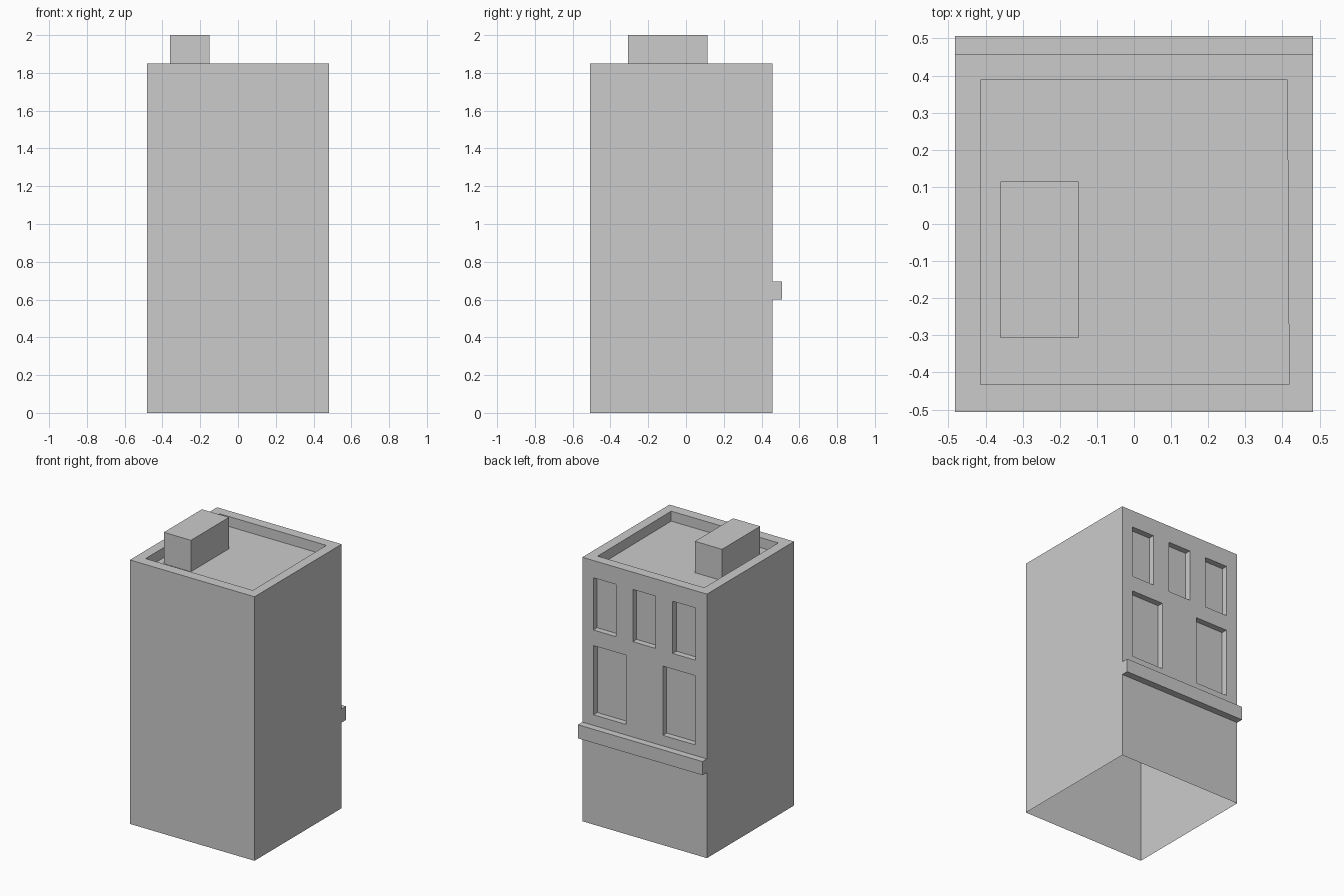
import bpy, bmesh

if "Cube" in bpy.data.objects:
    bpy.data.objects.remove(bpy.data.objects["Cube"])

W = 0.483                      # half width
FRONT, BACK = -0.507, 0.458    # wall planes
TOP, ROOF = 1.85, 1.78         # parapet top, roof floor


def prism(name, points, offset):
    """Extrude a flat polygon by an offset vector into a closed solid."""
    bm = bmesh.new()
    face = bm.faces.new([bm.verts.new(p) for p in points])
    ext = bmesh.ops.extrude_face_region(bm, geom=[face], use_keep_orig=True)
    moved = [g for g in ext["geom"] if isinstance(g, bmesh.types.BMVert)]
    bmesh.ops.translate(bm, verts=moved, vec=offset)
    bmesh.ops.recalc_face_normals(bm, faces=bm.faces)
    mesh = bpy.data.meshes.new(name)
    bm.to_mesh(mesh)
    bm.free()
    ob = bpy.data.objects.new(name, mesh)
    bpy.context.collection.objects.link(ob)
    return ob


def box(name, x0, x1, y0, y1, z0, z1):
    base = [(x0, y0, z0), (x1, y0, z0), (x1, y1, z0), (x0, y1, z0)]
    return prism(name, base, (0, 0, z1 - z0))


def cut(target, cutter):
    mod = target.modifiers.new("cut", "BOOLEAN")
    mod.operation, mod.solver, mod.object = "DIFFERENCE", "EXACT", cutter
    bpy.context.view_layer.objects.active = target
    bpy.ops.object.modifier_apply(modifier=mod.name)
    bpy.data.objects.remove(cutter, do_unlink=True)


def open_bottom(ob):
    """Remove the downward faces at the lowest level."""
    bm = bmesh.new()
    bm.from_mesh(ob.data)
    low = min(v.co.z for v in bm.verts)
    under = [f for f in bm.faces if all(v.co.z < low + 1e-4 for v in f.verts)]
    bmesh.ops.delete(bm, geom=under, context="FACES")
    bm.to_mesh(ob.data)
    bm.free()


# Walls with the ledge, as one side profile swept across the width
profile = [(FRONT, 0), (BACK, 0), (BACK, 0.6), (0.507, 0.6),
           (0.507, 0.695), (BACK, 0.695), (BACK, TOP), (FRONT, TOP)]
building = prism("building", [(-W, y, z) for y, z in profile], (2 * W, 0, 0))

# Sunken roof behind the parapet
cut(building, prism("roof_cutter",
                    [(-0.413, -0.433, ROOF), (0.418, -0.433, ROOF),
                     (0.413, 0.388, ROOF), (-0.413, 0.388, ROOF)], (0, 0, 0.2)))

# Window recesses: three small above, two large below
windows = [(x, 0.0885, 1.363, 1.729) for x in (-0.306, 0.003, 0.309)]
windows += [(x, 0.125, 0.769, 1.254) for x in (-0.267, 0.271)]
for x, half, z0, z1 in windows:
    cut(building, box("window_cutter", x - half, x + half,
                      BACK - 0.042, BACK + 0.1, z0, z1))

# The shell is open underneath
open_bottom(building)

# Rooftop stair housing
housing = box("roof_housing", -0.36, -0.15, -0.307, 0.115, ROOF, 2.0)
open_bottom(housing)
